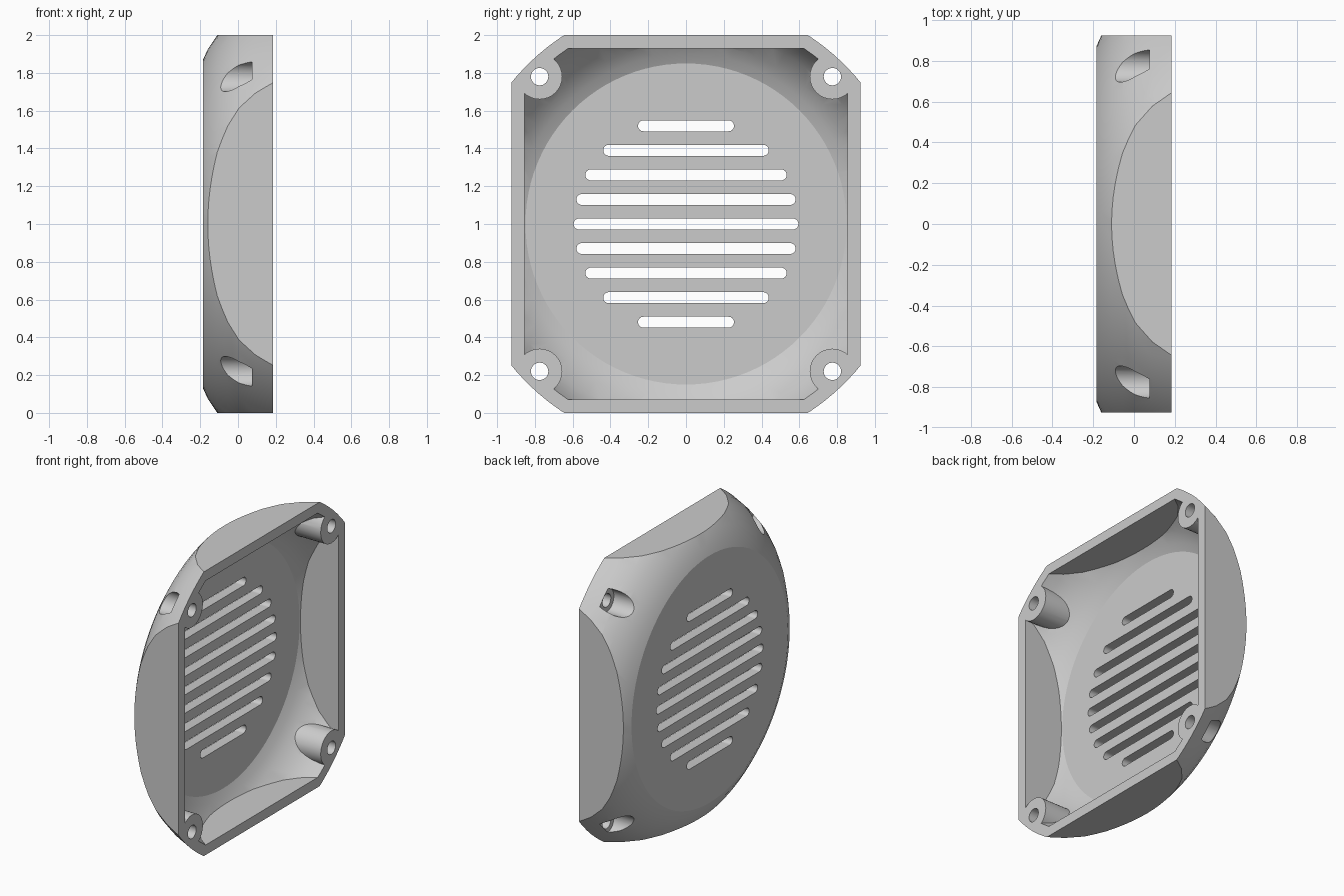
import bpy, bmesh, math
from mathutils import Matrix

if "Cube" in bpy.data.objects:
    bpy.data.objects.remove(bpy.data.objects["Cube"])

grey = bpy.data.materials.new("plain grey")
grey.use_nodes = True
grey.diffuse_color = (0.6, 0.6, 0.6, 1)
grey.node_tree.nodes["Principled BSDF"].inputs["Base Color"].default_value = grey.diffuse_color


def add_object(name, bm):
    bmesh.ops.recalc_face_normals(bm, faces=bm.faces[:])
    mesh = bpy.data.meshes.new(name)
    bm.to_mesh(mesh)
    bm.free()
    mesh.materials.append(grey)
    obj = bpy.data.objects.new(name, mesh)
    bpy.context.collection.objects.link(obj)
    return obj


def prism(name, outline, x0, x1):
    """Extrude a (y, z) outline along x."""
    bm = bmesh.new()
    face = bm.faces.new([bm.verts.new((x0, y, z)) for y, z in outline])
    ext = bmesh.ops.extrude_face_region(bm, geom=[face])
    moved = [g for g in ext["geom"] if isinstance(g, bmesh.types.BMVert)]
    bmesh.ops.translate(bm, verts=moved, vec=(x1 - x0, 0, 0))
    return add_object(name, bm)


def block(name, half_y, half_z, x0, x1):
    return prism(name, [(half_y * a, 1 + half_z * b) for a, b in
                        ((-1, -1), (1, -1), (1, 1), (-1, 1))], x0, x1)


def slot(name, half, radius, y, z, x0, x1, steps=16):
    """Stadium-shaped prism; half = 0 gives a round one."""
    pts = []
    for side in (1, -1):
        for i in range(steps + (1 if half else 0)):
            t = -math.pi / 2 + math.pi * i / steps
            pts.append((y + side * (half + radius * math.cos(t)),
                        z + side * radius * math.sin(t)))
    return prism(name, pts, x0, x1)


def dome(name, profile, steps=96):
    """Revolve a (radius, x) profile about the x axis and cap both ends."""
    bm = bmesh.new()
    rings = [[bm.verts.new((x, r * math.cos(math.tau * i / steps),
                            1 + r * math.sin(math.tau * i / steps)))
              for i in range(steps)] for r, x in profile]
    for a, b in zip(rings, rings[1:]):
        for i in range(steps):
            j = (i + 1) % steps
            bm.faces.new((a[i], a[j], b[j], b[i]))
    bm.faces.new(rings[0])
    bm.faces.new(rings[-1])
    return add_object(name, bm)


def combine(target, cutter, operation):
    mod = target.modifiers.new("cut", "BOOLEAN")
    mod.operation, mod.object, mod.solver = operation, cutter, "EXACT"
    bpy.context.view_layer.update()
    graph = bpy.context.evaluated_depsgraph_get()
    result = bpy.data.meshes.new_from_object(target.evaluated_get(graph))
    target.modifiers.clear()
    target.data = result
    bpy.data.objects.remove(cutter)


BACK, RIM = -0.185, 0.185
corners = [(sy * 0.775, 1 + sz * 0.78) for sy in (-1, 1) for sz in (-1, 1)]

# Domed shell trimmed to a rectangle
cover = dome("speaker_cover", [(0.87, BACK), (0.925, -0.16), (1.0, -0.11), (1.06, -0.055),
                               (1.11, 0.005), (1.155, 0.09), (1.19, RIM)])
combine(cover, block("trim", 0.925, 1.0, -0.5, 0.5), "INTERSECT")

# Hollow inside, leaving the corner screw posts standing
cavity = dome("cavity", [(0.85, -0.115), (0.9, -0.09), (0.96, -0.05), (1.04, 0.03),
                         (1.09, 0.11), (1.12, RIM), (1.13, 0.25)])
combine(cavity, block("cavity_trim", 0.855, 0.93, -0.5, 0.5), "INTERSECT")
for y, z in corners:
    combine(cavity, slot("post", 0, 0.12, y, z, -0.4, 0.4), "DIFFERENCE")
combine(cover, cavity, "DIFFERENCE")

# Screw holes with wide pockets from the back
for y, z in corners:
    combine(cover, slot("pocket", 0, 0.08, y, z, -0.4, 0.075), "DIFFERENCE")
    combine(cover, slot("screw_hole", 0, 0.046, y, z, -0.3, 0.4), "DIFFERENCE")

# Grille slots, shorter toward top and bottom
for i, half in enumerate((0.595, 0.58, 0.533, 0.438, 0.254)):
    for side in ((1, -1) if i else (1,)):
        combine(cover, slot("grille_slot", half - 0.029, 0.029, 0, 1 + side * i * 0.13,
                            -0.4, 0), "DIFFERENCE")

# Smooth curved walls, crisp edges
bpy.ops.object.select_all(action="DESELECT")
cover.select_set(True)
bpy.context.view_layer.objects.active = cover
bpy.ops.object.shade_smooth_by_angle(angle=math.radians(20))
